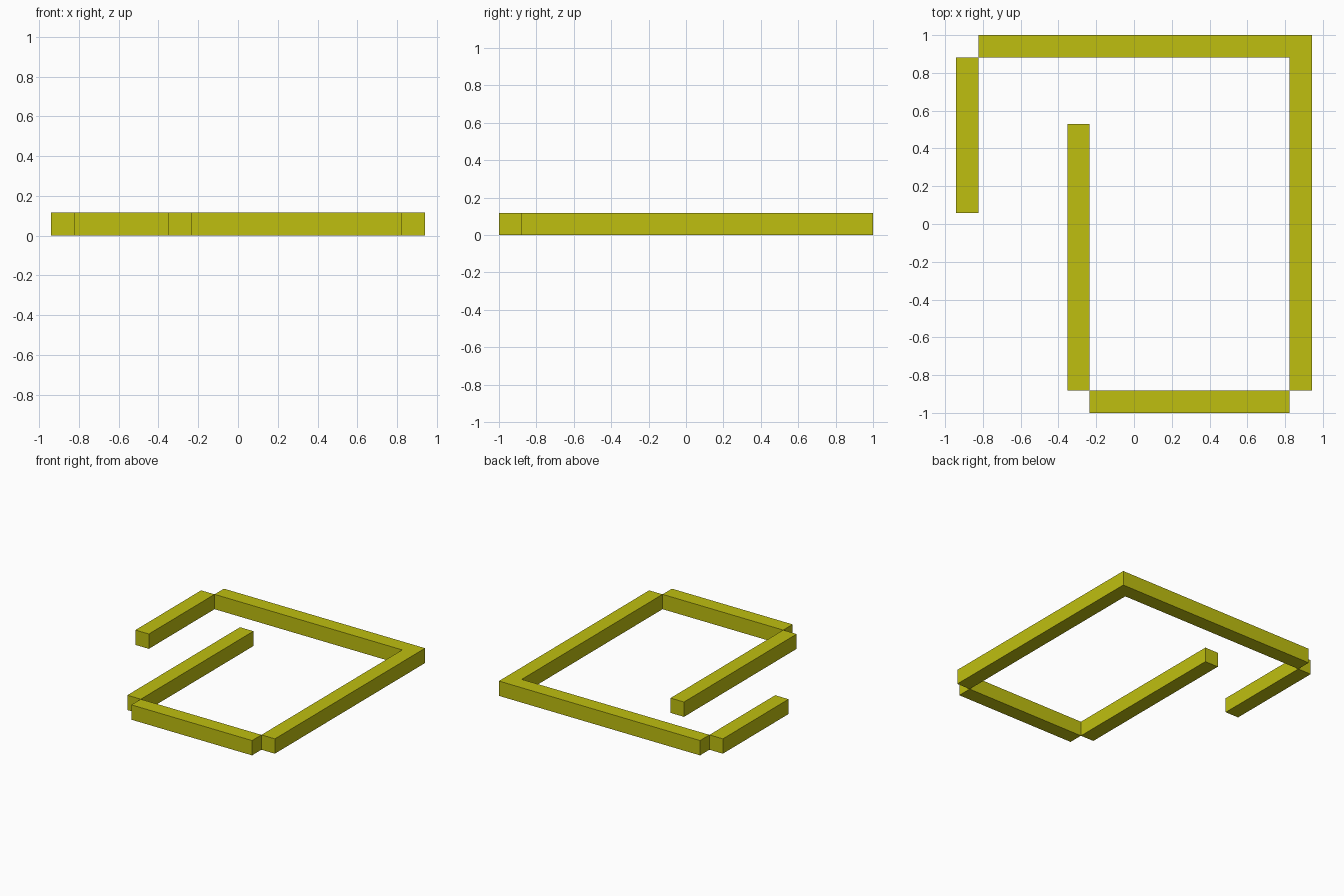
import bpy
import bmesh

cube = bpy.data.objects.get("Cube")
if cube:
    bpy.data.objects.remove(cube, do_unlink=True)

U = 2 / 17  # bar thickness; the whole layout sits on this grid

# Single olive yellow colour
olive = bpy.data.materials.new("olive_yellow")
colour = (0.52, 0.52, 0.005, 1)
olive.diffuse_color = colour
olive.use_nodes = True
olive.node_tree.nodes["Principled BSDF"].inputs["Base Color"].default_value = colour


def prism(name, outline):
    """Extrude a plan outline, given in grid units, up by one unit."""
    bm = bmesh.new()
    base = bm.faces.new([bm.verts.new((x * U, y * U, 0)) for x, y in outline])
    top = bmesh.ops.extrude_face_region(bm, geom=[base])["geom"]
    bmesh.ops.translate(bm, vec=(0, 0, U),
                        verts=[v for v in top if isinstance(v, bmesh.types.BMVert)])
    bmesh.ops.recalc_face_normals(bm, faces=bm.faces)
    mesh = bpy.data.meshes.new(name)
    bm.to_mesh(mesh)
    bm.free()
    mesh.materials.append(olive)
    obj = bpy.data.objects.new(name, mesh)
    bpy.context.collection.objects.link(obj)
    return obj


def bar(name, x0, x1, y0, y1):
    return prism(name, [(x0, y0), (x1, y0), (x1, y1), (x0, y1)])


# Back wall and left wall joined in one corner piece
prism("back_left_corner_wall", [(-7, 7.5), (7, 7.5), (7, -7.5),
                                (8, -7.5), (8, 8.5), (-7, 8.5)])
# Straight walls meeting edge to edge
bar("right_short_wall", -8, -7, 0.5, 7.5)
bar("inner_wall", -3, -2, -7.5, 4.5)
bar("front_wall", -2, 7, -8.5, -7.5)
